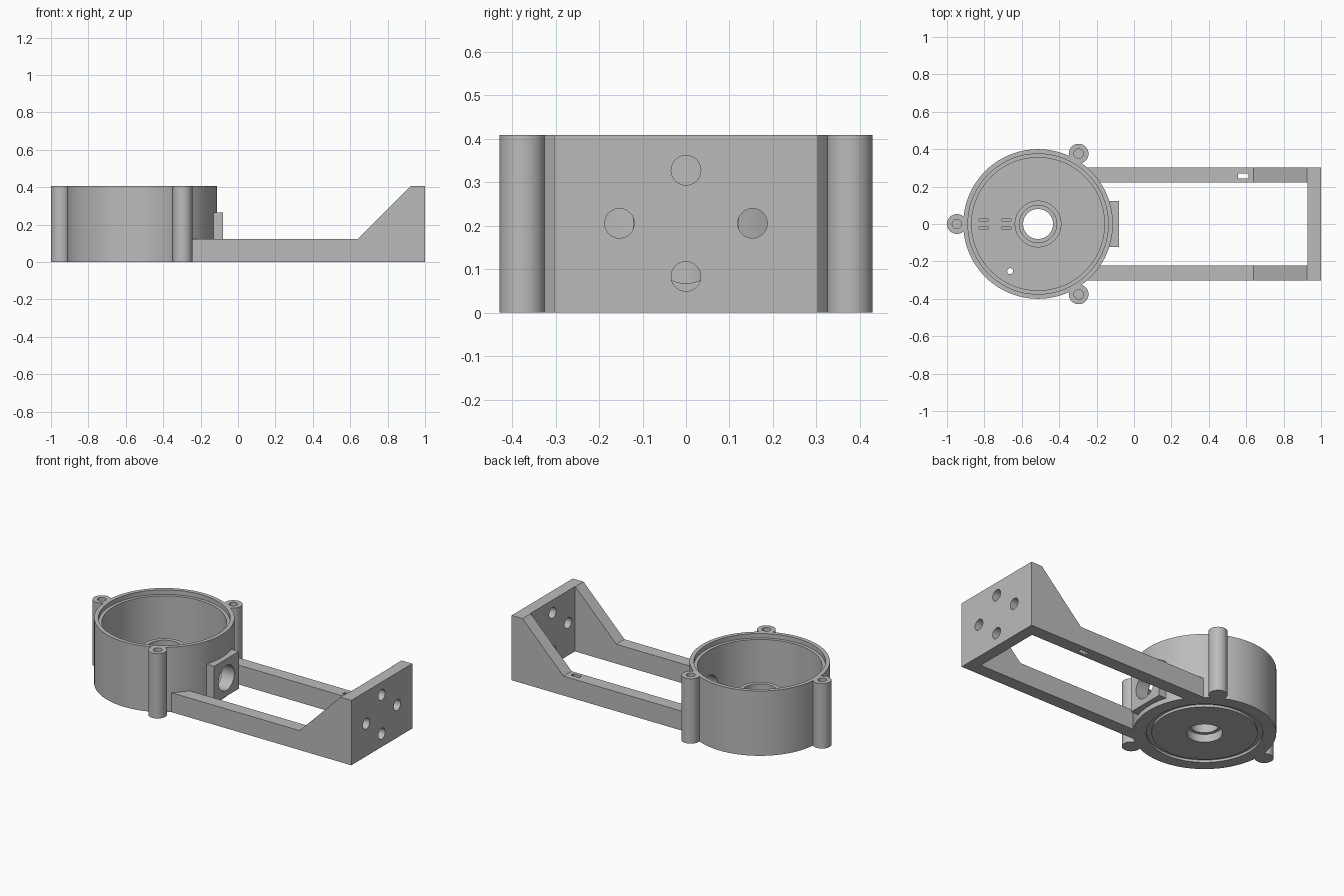
import bpy, bmesh
from math import pi, cos, sin, radians
from mathutils import Matrix, Vector

cube = bpy.data.objects.get("Cube")
if cube:
    bpy.data.objects.remove(cube, do_unlink=True)

grey = bpy.data.materials.new("plain grey")
grey.use_nodes = True
grey.diffuse_color = (0.5, 0.5, 0.5, 1)
grey.node_tree.nodes["Principled BSDF"].inputs["Base Color"].default_value = (0.5, 0.5, 0.5, 1)

CX, TOP = -0.513, 0.408          # cup axis and overall height
ARM_IN, ARM_OUT = 0.222, 0.303   # arm faces, measured from the middle


def finish(name, bm):
    bmesh.ops.recalc_face_normals(bm, faces=bm.faces)
    mesh = bpy.data.meshes.new(name)
    bm.to_mesh(mesh)
    bm.free()
    mesh.materials.append(grey)
    ob = bpy.data.objects.new(name, mesh)
    bpy.context.collection.objects.link(ob)
    return ob


def box(name, lo, hi):
    bm = bmesh.new()
    lo, hi = Vector(lo), Vector(hi)
    bmesh.ops.create_cube(bm, size=1, matrix=Matrix.Translation((lo + hi) / 2) @ Matrix.Diagonal((*(hi - lo), 1)))
    return finish(name, bm)


def cylinder(name, r, start, length, axis="Z", segments=48):
    """Cylinder growing from start along +Z or +X."""
    bm = bmesh.new()
    turn = Matrix.Rotation(pi / 2, 4, "Y") if axis == "X" else Matrix()
    place = Matrix.Translation(start) @ turn @ Matrix.Translation((0, 0, length / 2))
    bmesh.ops.create_cone(bm, cap_ends=True, segments=segments, radius1=r, radius2=r, depth=length, matrix=place)
    return finish(name, bm)


def lathe(name, profile, segments=96):
    """Revolve a closed (radius, z) loop about the cup axis."""
    bm = bmesh.new()
    rings = []
    for i in range(segments):
        a = 2 * pi * i / segments
        rings.append([bm.verts.new((CX + r * cos(a), r * sin(a), z)) for r, z in profile])
    for i, ring in enumerate(rings):
        after = rings[(i + 1) % segments]
        for j in range(len(profile)):
            k = (j + 1) % len(profile)
            bm.faces.new((ring[j], after[j], after[k], ring[k]))
    return finish(name, bm)


def extrude_y(name, outline, y0, y1):
    """Extrude an (x, z) outline between two y positions."""
    bm = bmesh.new()
    face = bm.faces.new([bm.verts.new((x, y0, z)) for x, z in outline])
    moved = bmesh.ops.extrude_face_region(bm, geom=[face])["geom"]
    bmesh.ops.translate(bm, vec=(0, y1 - y0, 0), verts=[v for v in moved if isinstance(v, bmesh.types.BMVert)])
    return finish(name, bm)


def cut(target, cutters):
    """Subtract each cutter for good, then remove it."""
    bpy.context.view_layer.objects.active = target
    for c in cutters:
        mod = target.modifiers.new("cut", "BOOLEAN")
        mod.operation, mod.solver, mod.object = "DIFFERENCE", "EXACT", c
        bpy.ops.object.modifier_apply(modifier=mod.name)
        bpy.data.objects.remove(c, do_unlink=True)


def port_cutter():
    return cylinder("port_cutter", 0.078, (-0.3, 0, 0.145), 0.4, "X")


# Cup: stepped rim, floor with ring groove, and hollow centre hub
cup = lathe("cup", [
    (0.10, 0), (0.295, 0), (0.295, 0.015), (0.325, 0.015), (0.325, 0), (0.40, 0),
    (0.40, TOP), (0.375, TOP), (0.375, 0.38), (0.355, 0.38), (0.355, 0.05),
    (0.125, 0.05), (0.125, 0.22), (0.10, 0.22), (0.10, 0.17), (0.08, 0.17),
    (0.08, 0.05), (0.10, 0.05)])
slots = [box("slot_cutter", (x, y - 0.006, 0.03), (x + 0.05, y + 0.006, 0.1))
         for x in (-0.828, -0.708) for y in (-0.022, 0.022)]
cut(cup, [port_cutter(), cylinder("wire_cutter", 0.016, (-0.662, -0.252, -0.1), 0.3)] + slots)
parts = [cup]

# Three screw posts around the cup
for name, angle in (("right_post", 180), ("back_post", 60), ("front_post", -60)):
    a = radians(angle)
    x, y = CX + 0.434 * cos(a), 0.434 * sin(a)
    post = cylinder(name, 0.053, (x, y, 0), TOP)
    cut(post, [cylinder("screw_cutter", 0.025, (x, y, 0.2), 0.4)])
    parts.append(post)

# Square port block on the cup's side
block = box("port_block", (-0.14, -0.122, 0.03), (-0.08, 0.122, 0.265))
cut(block, [port_cutter()])
parts.append(block)

# Two arms with sloped gussets, trimmed to the cup wall
outline = [(-0.3, 0), (0.95, 0), (0.95, TOP), (0.925, TOP), (0.64, 0.122), (-0.3, 0.122)]
for name, side in (("back_arm", 1), ("front_arm", -1)):
    arm = extrude_y(name, outline, side * ARM_IN, side * ARM_OUT)
    cutters = [cylinder("cup_cutter", 0.38, (CX, 0, -0.1), 0.6, segments=96)]
    if side > 0:
        cutters.append(box("tie_cutter", (0.555, 0.243, -0.1), (0.613, 0.269, 0.3)))
    cut(arm, cutters)
    parts.append(arm)

# End plate with four mounting holes
plate = box("end_plate", (0.928, -ARM_OUT, 0), (1, ARM_OUT, TOP))
cut(plate, [cylinder("bolt_cutter", 0.034, (0.8, y, z), 0.4, "X")
            for y, z in ((0, 0.327), (0, 0.083), (0.153, 0.205), (-0.153, 0.205))])
parts.append(plate)

# Smooth the round walls, keep edges crisp
bpy.ops.object.select_all(action="DESELECT")
for ob in parts:
    ob.select_set(True)
bpy.context.view_layer.objects.active = cup
bpy.ops.object.shade_smooth_by_angle(angle=radians(30))
